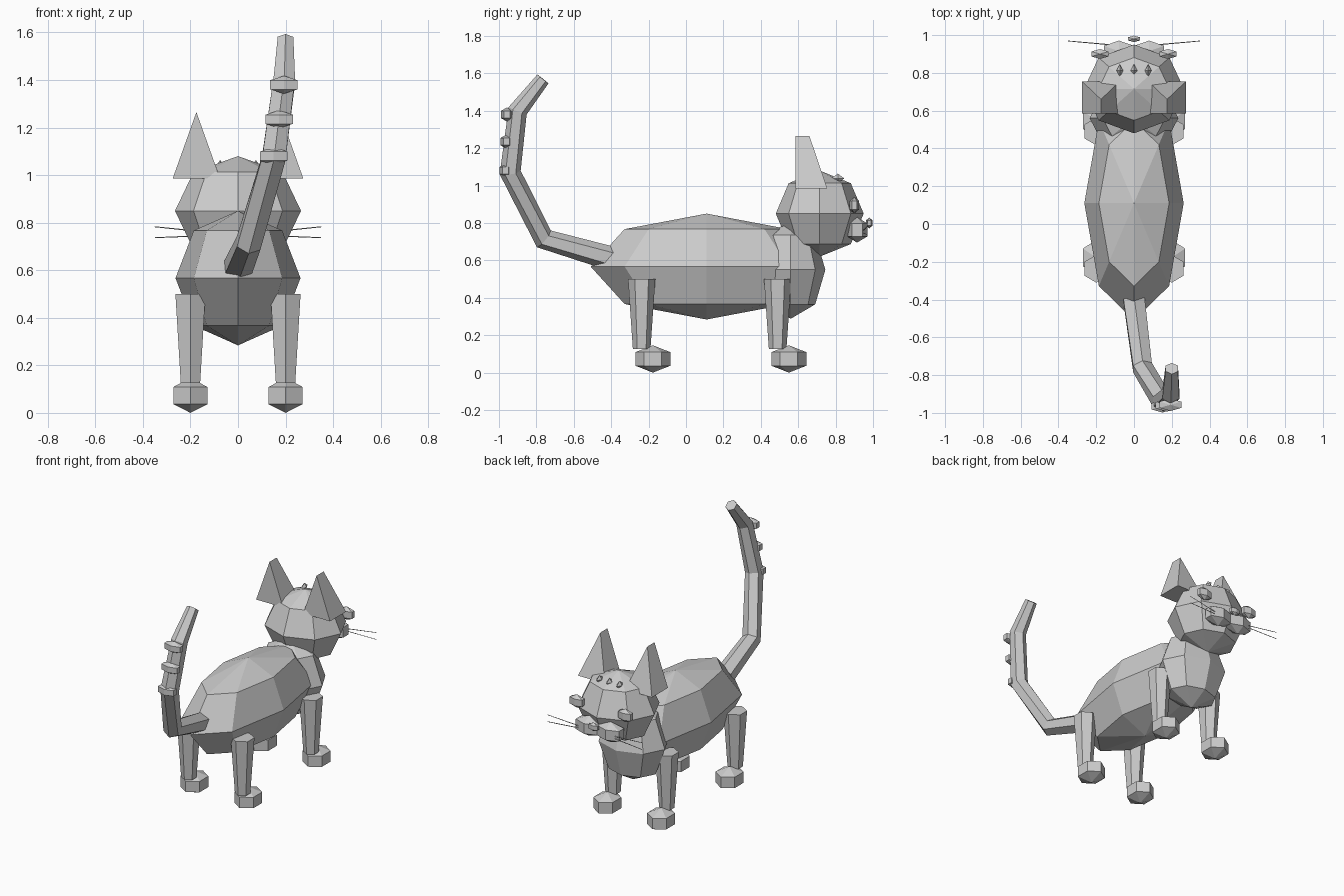
import bpy, bmesh, math
from mathutils import Vector, Matrix

if "Cube" in bpy.data.objects:
    bpy.data.objects.remove(bpy.data.objects["Cube"], do_unlink=True)

GREY = (0.6, 0.6, 0.6, 1)
fur = bpy.data.materials.new("plain_grey")
fur.use_nodes = True
fur.diffuse_color = GREY
fur.node_tree.nodes["Principled BSDF"].inputs["Base Color"].default_value = GREY


def finish(name, bm):
    bmesh.ops.recalc_face_normals(bm, faces=bm.faces)
    mesh = bpy.data.meshes.new(name)
    bm.to_mesh(mesh)
    bm.free()
    mesh.materials.append(fur)
    obj = bpy.data.objects.new(name, mesh)
    bpy.context.scene.collection.objects.link(obj)
    return obj


def blob(name, centre, half, segments=6, rings=3):
    """Faceted ball stretched to the given half sizes."""
    bm = bmesh.new()
    bmesh.ops.create_uvsphere(bm, u_segments=segments, v_segments=rings, radius=1)
    for axis in range(3):
        reach = max(abs(v.co[axis]) for v in bm.verts)
        for v in bm.verts:
            v.co[axis] = v.co[axis] / reach * half[axis] + centre[axis]
    return finish(name, bm)


def tube(name, points, radii, sides=6):
    """Faceted tube whose rings lie across the path."""
    bm = bmesh.new()
    pts = [Vector(p) for p in points]
    rings = []
    for i, (p, r) in enumerate(zip(pts, radii)):
        ahead = (pts[min(i + 1, len(pts) - 1)] - p).normalized()
        behind = (p - pts[max(i - 1, 0)]).normalized()
        way = (ahead + behind).normalized()
        side = Vector((1, 0, 0))
        side = (side - way * side.dot(way)).normalized()
        up = way.cross(side)
        ring = []
        for k in range(sides):
            a = math.tau * (k + 0.5) / sides
            ring.append(bm.verts.new(p + (side * math.cos(a) + up * math.sin(a)) * r))
        rings.append(ring)
    for a, b in zip(rings, rings[1:]):
        for k in range(sides):
            n = (k + 1) % sides
            bm.faces.new((a[k], a[n], b[n], b[k]))
    bm.faces.new(rings[0])
    bm.faces.new(rings[-1])
    return finish(name, bm)


def ear(name, x):
    """Wedge with an upright back and a sloping front."""
    bm = bmesh.new()
    base = [bm.verts.new((x + dx, y, 0.985))
            for dx, y in ((-0.1, 0.585), (0.1, 0.585), (0.1, 0.755), (-0.1, 0.755))]
    back = bm.verts.new((x, 0.585, 1.265))
    front = bm.verts.new((x, 0.66, 1.265))
    bm.faces.new(base)
    bm.faces.new((base[0], base[1], back))
    bm.faces.new((base[2], base[3], front))
    bm.faces.new((base[1], base[2], front, back))
    bm.faces.new((base[3], base[0], back, front))
    return finish(name, bm)


# Body, chest and head
blob("body", (0, 0.11, 0.567), (0.263, 0.62, 0.283), 8, 4)
blob("chest", (0, 0.56, 0.55), (0.235, 0.185, 0.262), 8, 4)
blob("head", (0, 0.715, 0.85), (0.265, 0.235, 0.23), 8, 4)
blob("nose", (0, 0.98, 0.8), (0.032, 0.017, 0.029))

# Parts repeated on both sides
for side, s in (("left", 1), ("right", -1)):
    ear(side + "_ear", s * 0.175)
    blob(side + "_eye", (s * 0.18, 0.9, 0.895), (0.046, 0.026, 0.045))
    blob(side + "_cheek", (s * 0.08, 0.915, 0.763), (0.08, 0.056, 0.068))
    for level, root, tip in (("upper", 0.755, 0.783), ("lower", 0.748, 0.737)):
        tube(f"{side}_{level}_whisker",
             [(s * 0.08, 0.945, root), (s * 0.35, 0.969, tip)], [0.003, 0.002], 4)
    for end, y in (("front", 0.49), ("back", -0.237)):
        tube(f"{side}_{end}_leg", [(s * 0.2, y, 0.125), (s * 0.2, y, 0.5)],
             [0.047, 0.073])
        blob(f"{side}_{end}_foot", (s * 0.2, y + 0.06, 0.073), (0.071, 0.093, 0.073))

# Small marks on the forehead
for i in (-1, 0, 1):
    blob(f"forehead_mark_{i + 2}", (i * 0.075, 0.812, 1.038), (0.018, 0.034, 0.026), 4, 2)

# Tail and its bands
tube("tail",
     [(0, -0.4, 0.61), (0.045, -0.76, 0.715), (0.15, -0.94, 1.07),
      (0.195, -0.9, 1.4), (0.2, -0.765, 1.57)],
     [0.065, 0.058, 0.057, 0.052, 0.038])
for i, (x, y, z) in enumerate(((0.15, -0.965, 1.08), (0.173, -0.96, 1.235),
                               (0.193, -0.957, 1.38))):
    blob(f"tail_band_{i + 1}", (x, y, z), (0.058, 0.033, 0.038))
